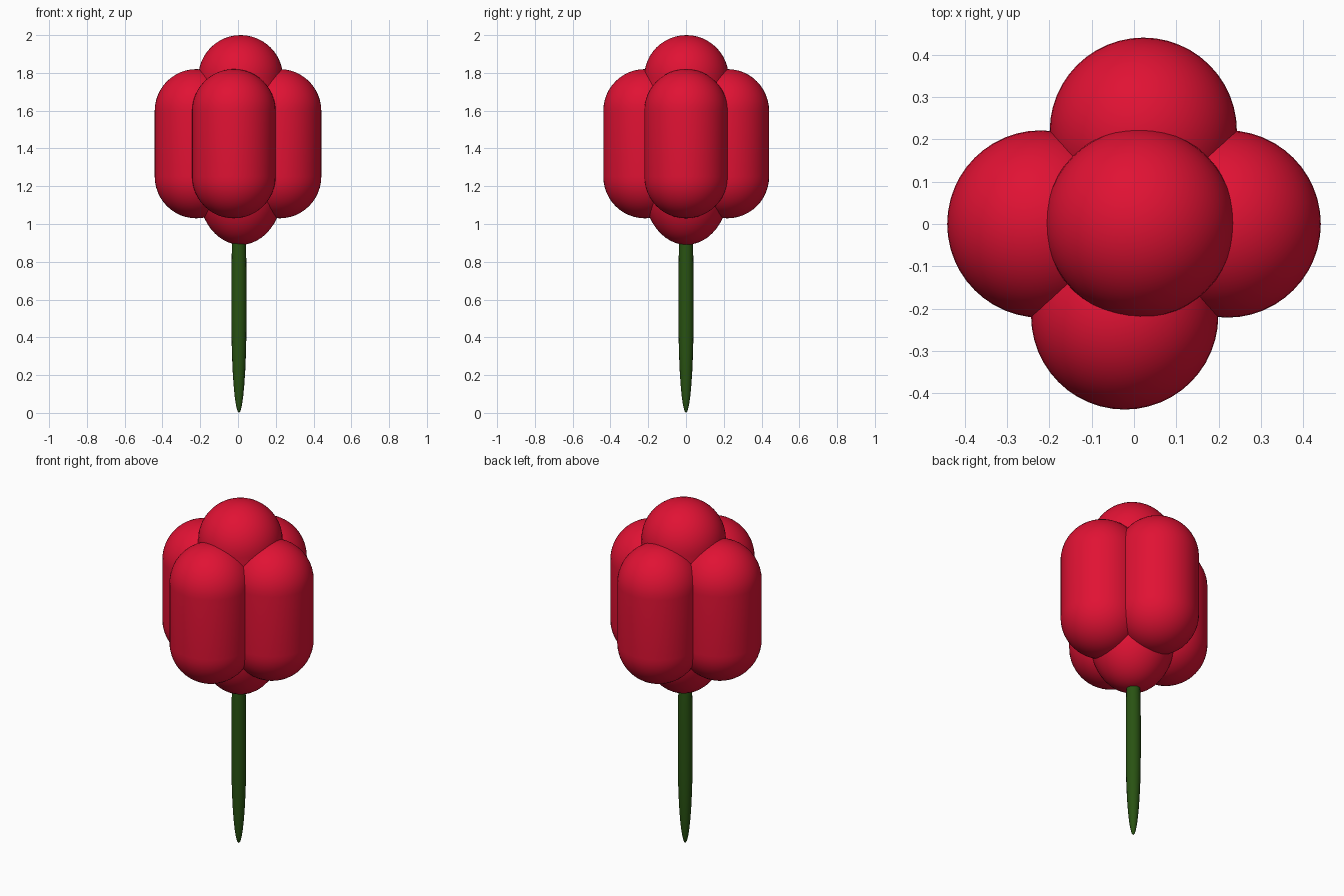
import bpy, bmesh
from math import sin, cos, pi

if "Cube" in bpy.data.objects:
    bpy.data.objects.remove(bpy.data.objects["Cube"])


def material(name, color):
    m = bpy.data.materials.new(name)
    m.diffuse_color = (*color, 1)
    m.use_nodes = True
    m.node_tree.nodes["Principled BSDF"].inputs["Base Color"].default_value = m.diffuse_color
    return m


RED = material("petal_red", (0.75, 0.006, 0.034))
GREEN = material("stem_green", (0.022, 0.085, 0.006))


def capsule(name, x, y, z0, z1, r, low, high, mat, sides=48, rings=12):
    """Upright capsule from z0 to z1; low/high are the cap heights."""
    prof = [(r * sin(i / rings * pi / 2), z0 + low * (1 - cos(i / rings * pi / 2)))
            for i in range(1, rings + 1)]
    prof += [(r * cos(i / rings * pi / 2), z1 - high + high * sin(i / rings * pi / 2))
             for i in range(rings)]
    bm = bmesh.new()
    loops = [[bm.verts.new((rad * cos(2 * pi * k / sides), rad * sin(2 * pi * k / sides), z))
              for k in range(sides)] for rad, z in prof]
    bottom, top = bm.verts.new((0, 0, z0)), bm.verts.new((0, 0, z1))
    for k in range(sides):
        n = (k + 1) % sides
        bm.faces.new((bottom, loops[0][n], loops[0][k]))
        bm.faces.new((top, loops[-1][k], loops[-1][n]))
        for a, b in zip(loops, loops[1:]):
            bm.faces.new((a[k], a[n], b[n], b[k]))
    bmesh.ops.remove_doubles(bm, verts=bm.verts, dist=1e-5)
    bmesh.ops.recalc_face_normals(bm, faces=bm.faces)
    for f in bm.faces:
        f.smooth = True
    me = bpy.data.meshes.new(name)
    bm.to_mesh(me)
    bm.free()
    me.materials.append(mat)
    ob = bpy.data.objects.new(name, me)
    ob.location = (x, y, 0)
    bpy.context.collection.objects.link(ob)
    return ob


# Bud core: round top, longer pointed underside
capsule("bud_core", 0.014, 0.002, 0.89, 2.0, 0.224, 0.29, 0.224, RED)

# Four outer petals around the core
for name, x, y in (("petal_left", -0.22, 0), ("petal_right", 0.22, 0),
                   ("petal_front", -0.022, -0.217), ("petal_back", 0.022, 0.219)):
    capsule(name, x, y, 1.03, 1.82, 0.221, 0.221, 0.221, RED)

# Stem: slim, tapering to a tip at the ground
capsule("stem", 0.005, 0, 0.0, 1.2, 0.04, 0.5, 0.5, GREEN, sides=16, rings=8)
